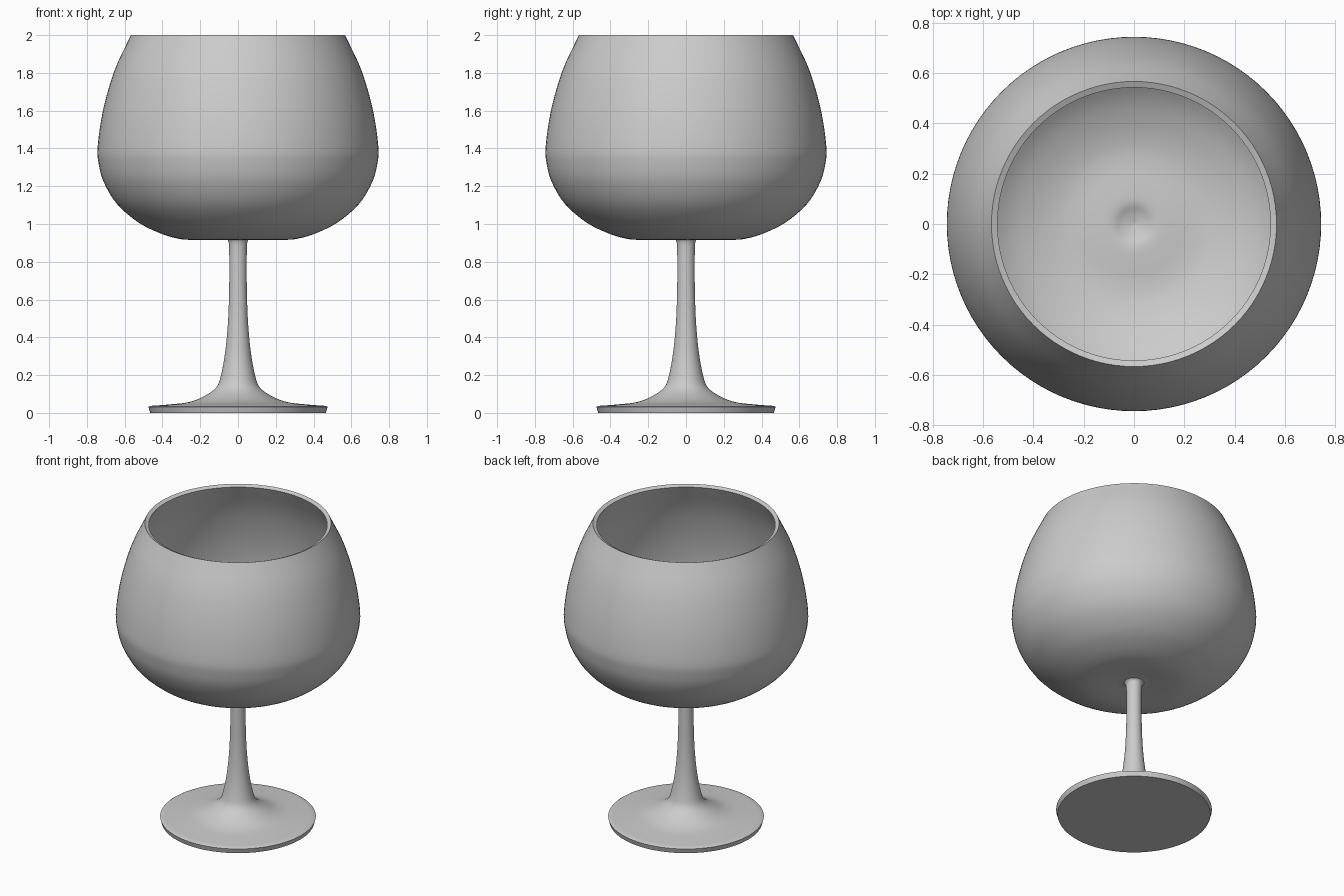
import bpy, bmesh, math
from mathutils import Vector

if "Cube" in bpy.data.objects:
    bpy.data.objects.remove(bpy.data.objects["Cube"])

SIDES = 96


def smooth_curve(points, steps=4):
    """Catmull-Rom curve through (radius, height) points."""
    p = [Vector(q) for q in points]
    p = [2 * p[0] - p[1]] + p + [2 * p[-1] - p[-2]]
    out = []
    for a, b, c, d in zip(p, p[1:], p[2:], p[3:]):
        for i in range(steps):
            t = i / steps
            out.append(0.5 * (2 * b + (c - a) * t + (2 * a - 5 * b + 4 * c - d) * t * t
                              + (3 * b - a - 3 * c + d) * t ** 3))
    return out + [p[-2]]


def lathe(name, profile):
    bm = bmesh.new()
    verts = [bm.verts.new((r, 0, z)) for r, z in profile]
    edges = [bm.edges.new(e) for e in zip(verts, verts[1:])]
    bmesh.ops.spin(bm, geom=verts + edges, axis=(0, 0, 1), cent=(0, 0, 0),
                   angle=math.tau, steps=SIDES, use_duplicate=False)
    bmesh.ops.remove_doubles(bm, verts=bm.verts, dist=1e-4)
    bmesh.ops.recalc_face_normals(bm, faces=bm.faces)
    mesh = bpy.data.meshes.new(name)
    bm.to_mesh(mesh)
    bm.free()
    obj = bpy.data.objects.new(name, mesh)
    bpy.context.collection.objects.link(obj)
    bpy.context.view_layer.objects.active = obj
    obj.select_set(True)
    bpy.ops.object.shade_smooth_by_angle(angle=math.radians(35))
    obj.select_set(False)
    return obj


# foot disc: flat underside and slightly flared edge
foot = [Vector(q) for q in [(0, 0), (0.465, 0), (0.474, 0.032)]]

# top of the foot sweeping up into the stem
stem = smooth_curve([(0.465, 0.037), (0.36, 0.045), (0.26, 0.057), (0.18, 0.088),
                     (0.115, 0.135), (0.09, 0.2), (0.068, 0.32), (0.053, 0.48),
                     (0.047, 0.65), (0.046, 0.8), (0.049, 0.9), (0.062, 0.923)])

# outside of the bowl
outer = smooth_curve([(0.09, 0.926), (0.16, 0.920), (0.24, 0.916), (0.32, 0.923), (0.42, 0.954),
                      (0.53, 1.01), (0.64, 1.105), (0.71, 1.22), (0.738, 1.32),
                      (0.743, 1.41), (0.715, 1.6), (0.655, 1.81), (0.567, 2.0)])

# inside of the bowl, with a small dimple above the stem
inner = smooth_curve([(0.543, 1.989), (0.631, 1.80), (0.690, 1.595), (0.718, 1.41),
                      (0.713, 1.32), (0.687, 1.23), (0.62, 1.123), (0.516, 1.032),
                      (0.41, 0.978), (0.315, 0.949), (0.24, 0.942), (0.16, 0.946),
                      (0.09, 0.947), (0.045, 0.932), (0, 0.922)])

lathe("goblet_glass", foot + stem + outer + inner)
